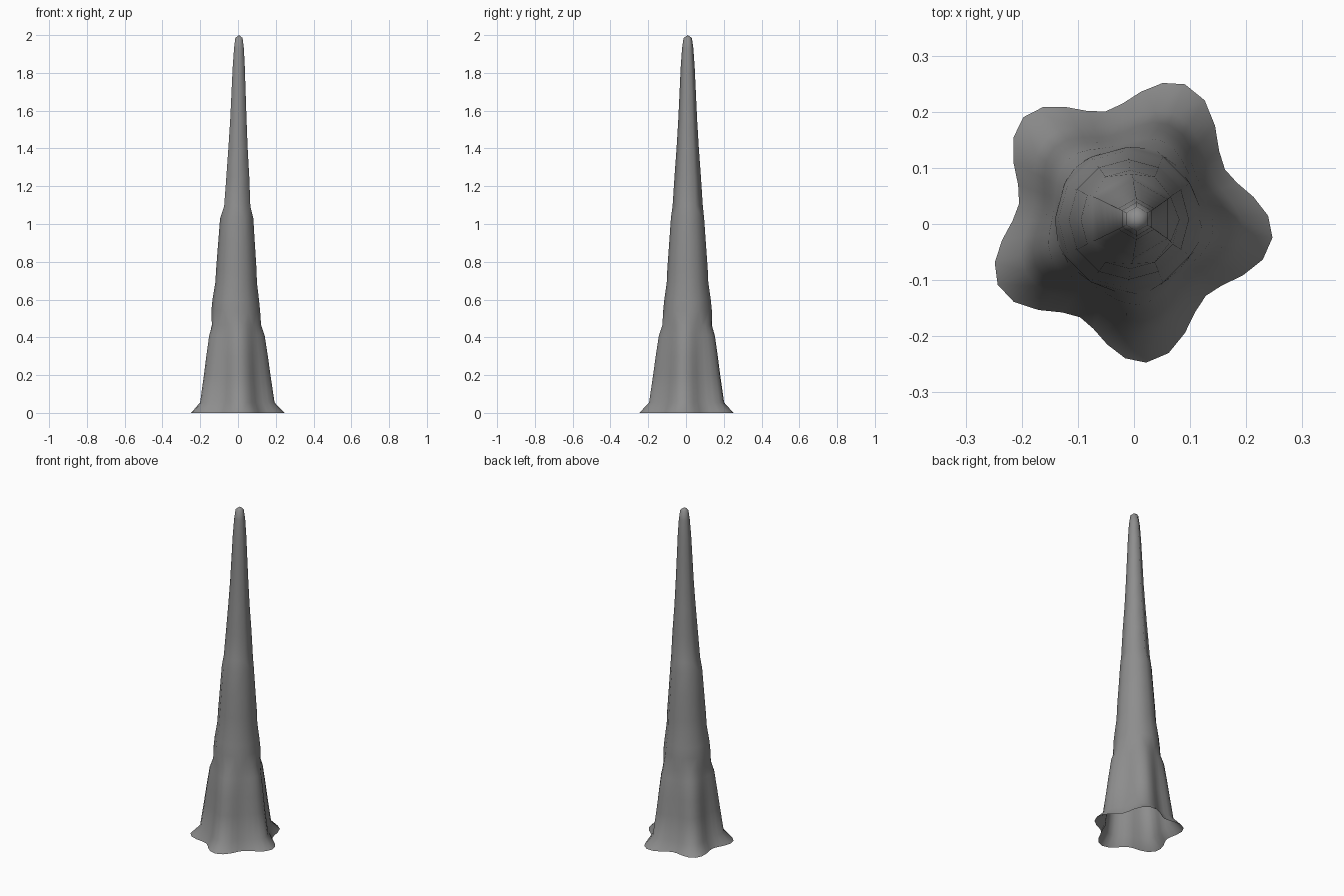
import bpy, bmesh, math

if "Cube" in bpy.data.objects:
    bpy.data.objects.remove(bpy.data.objects["Cube"])

# Root outline at the ground: alternating lobes and valleys as (angle, radius)
ROOTS = [(-5.6, .248), (31, .189), (70, .265), (104, .207), (136, .274),
         (170, .208), (204, .266), (240, .192), (275, .248), (315, .181)]


def root_outline(steps=4):
    pts = []
    for i, (a0, r0) in enumerate(ROOTS):
        a1, r1 = ROOTS[(i + 1) % len(ROOTS)]
        if a1 < a0:
            a1 += 360
        for k in range(steps):
            t = k / steps
            w = (1 - math.cos(math.pi * t)) / 2
            pts.append((math.radians(a0 + (a1 - a0) * t), r0 + (r1 - r0) * w))
    return pts


OUTLINE = root_outline()
bm = bmesh.new()


def lobed_ring(z, radius, lobe):
    """Ring with root lobes fading out as lobe goes to 0."""
    ring = []
    for a, r in OUTLINE:
        x0, y0 = r * math.cos(a) + .01 * (z > 0), r * math.sin(a) - .008 * (z > 0)
        ang = math.atan2(y0, x0)
        rr = radius + lobe * (math.hypot(x0, y0) - .228)
        if z == 0:
            v = bm.verts.new((x0, y0, 0))
        else:
            v = bm.verts.new((rr * math.cos(ang) - .01, rr * math.sin(ang) + .007, z))
        ring.append((a, v))
    return ring


def round_ring(z, radius, n, cx, cy):
    ring = []
    for i in range(n):
        a = math.radians(30) + math.tau * i / n
        ring.append((a, bm.verts.new((cx + radius * math.cos(a), cy + radius * math.sin(a), z))))
    return ring


def bridge(lo, hi):
    """Join two rings, which may have different numbers of points."""
    n, m = len(lo), len(hi)
    if n == m:
        for i in range(n):
            j = (i + 1) % n
            bm.faces.new((lo[i][1], lo[j][1], hi[j][1], hi[i][1]))
        return
    # start the upper ring at its point nearest the first lower point
    gap = lambda a: abs((a - lo[0][0] + math.pi) % math.tau - math.pi)
    s = min(range(m), key=lambda k: gap(hi[k][0]))
    hi = hi[s:] + hi[:s]
    base = lo[0][0]
    off = (hi[0][0] - base + math.pi) % math.tau - math.pi
    A = [(a - base) % math.tau for a, _ in lo] + [math.tau]
    B = [off + (a - hi[0][0]) % math.tau for a, _ in hi] + [off + math.tau]
    i = j = 0
    while i < n or j < m:
        l, h = lo[i % n][1], hi[j % m][1]
        if j >= m or (i < n and A[i] + A[i + 1] <= B[j] + B[j + 1]):
            i += 1
            bm.faces.new((l, lo[i % n][1], h))
        else:
            j += 1
            bm.faces.new((l, hi[j % m][1], h))


# Flared, lobed root section
rings = [lobed_ring(*p) for p in [(0, .228, 1), (.055, .188, .55), (.2, .168, .5),
                                  (.3, .157, .4), (.41, .143, .3), (.465, .130, .1)]]
# Twelve-sided middle section
rings += [round_ring(z, r, 12, cx, .008) for z, r, cx in
          [(.54, .129, -.012), (.6, .123, -.012), (.69, .110, -.01), (.76, .107, -.009),
           (.9, .097, -.008), (1.03, .088, -.007)]]
# Six-sided upper section
rings += [round_ring(z, r, 6, cx, .009) for z, r, cx in
          [(1.095, .080, -.004), (1.25, .070, -.001), (1.4, .059, 0), (1.55, .050, .002),
           (1.7, .043, .003), (1.83, .037, .004), (1.93, .030, .005), (1.985, .022, .005)]]
for lo, hi in zip(rings, rings[1:]):
    bridge(lo, hi)

# Blunt tip
tip = bm.verts.new((.005, .009, 2))
top = [v for _, v in rings[-1]]
for i in range(6):
    bm.faces.new((top[i], top[(i + 1) % 6], tip))

bmesh.ops.recalc_face_normals(bm, faces=bm.faces)
for f in bm.faces:
    f.smooth = True
mesh = bpy.data.meshes.new("tree_trunk")
bm.to_mesh(mesh)
bm.free()

# Dark grey bark
bark = bpy.data.materials.new("bark")
bark.diffuse_color = (.27, .27, .27, 1)
bark.use_nodes = True
bark.node_tree.nodes["Principled BSDF"].inputs["Base Color"].default_value = bark.diffuse_color
mesh.materials.append(bark)
bpy.context.collection.objects.link(bpy.data.objects.new("tree_trunk", mesh))
